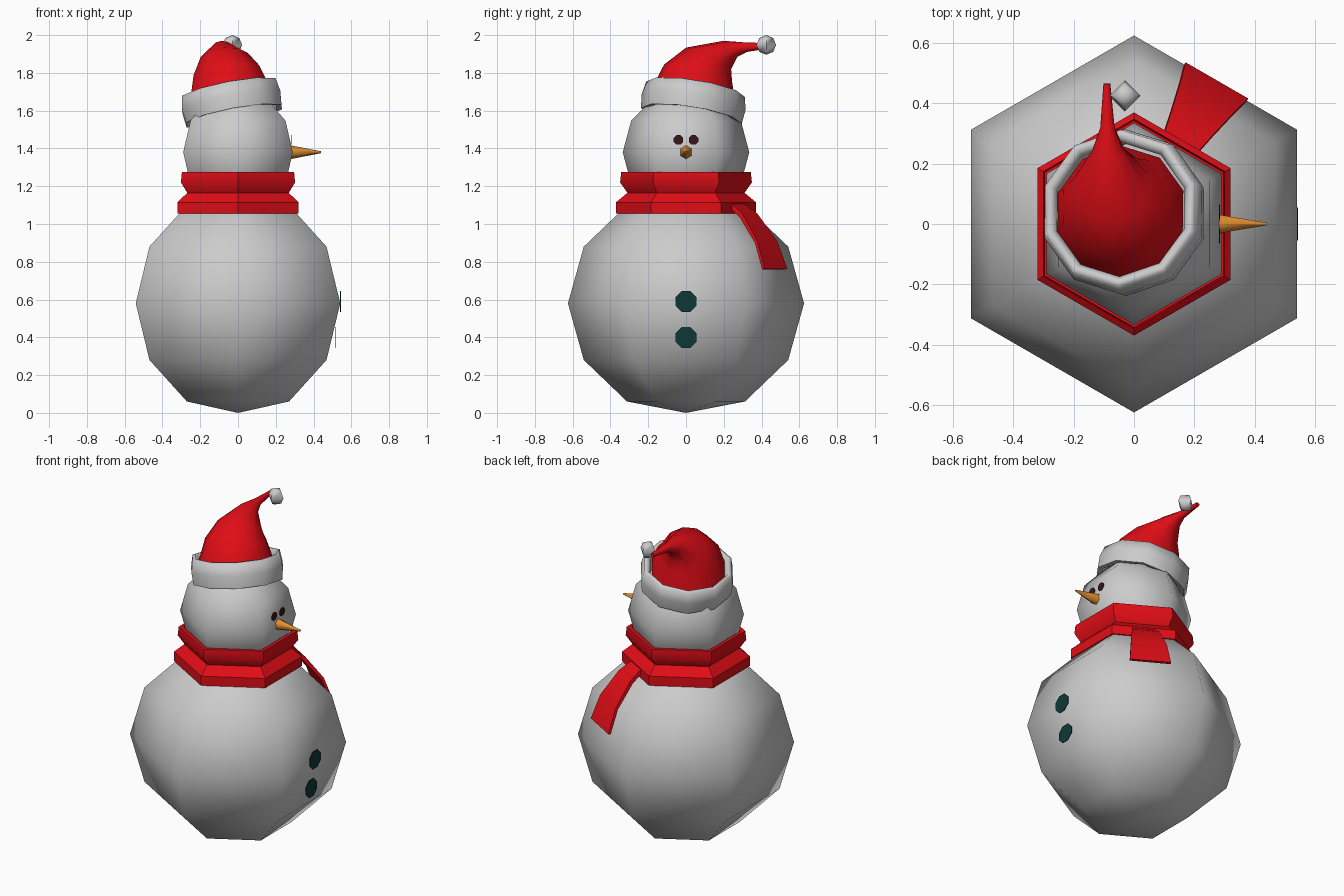
import bpy, bmesh, math
from mathutils import Vector

if "Cube" in bpy.data.objects:
    bpy.data.objects.remove(bpy.data.objects["Cube"])


def material(name, rgb):
    m = bpy.data.materials.new(name)
    m.diffuse_color = (*rgb, 1)
    m.use_nodes = True
    m.node_tree.nodes["Principled BSDF"].inputs["Base Color"].default_value = m.diffuse_color
    return m


RED = material("red_cloth", (0.75, 0.004, 0.008))
ORANGE = material("carrot", (0.75, 0.27, 0.03))
DARK = material("dark_eye", (0.035, 0.008, 0.01))
TEAL = material("dark_teal", (0.004, 0.04, 0.037))


def loft(name, rings, mat=None, cap=False, angle=70, closed=False):
    """Skin a list of equal-length point rings into one object."""
    bm = bmesh.new()
    vs = [[bm.verts.new(p) for p in r] for r in rings]
    n = len(rings[0])
    pairs = list(zip(vs, vs[1:])) + ([(vs[-1], vs[0])] if closed else [])
    for a, b in pairs:
        for i in range(n):
            j = (i + 1) % n
            bm.faces.new((a[i], a[j], b[j], b[i]))
    if cap:
        bm.faces.new(vs[0])
        bm.faces.new(vs[-1])
    bmesh.ops.remove_doubles(bm, verts=bm.verts, dist=1e-5)
    bmesh.ops.recalc_face_normals(bm, faces=bm.faces)
    me = bpy.data.meshes.new(name)
    bm.to_mesh(me)
    bm.free()
    ob = bpy.data.objects.new(name, me)
    bpy.context.collection.objects.link(ob)
    if mat:
        me.materials.append(mat)
    bpy.ops.object.select_all(action='DESELECT')
    ob.select_set(True)
    bpy.context.view_layer.objects.active = ob
    bpy.ops.object.shade_smooth_by_angle(angle=math.radians(angle))
    return ob


def ring(center, r, n, normal=(0, 0, 1), phase=90):
    q = Vector((0, 0, 1)).rotation_difference(Vector(normal))
    a = [math.radians(phase + 360 * i / n) for i in range(n)]
    return [Vector(center) + q @ Vector((r * math.cos(t), r * math.sin(t), 0)) for t in a]


def ball(name, c, r, rz, n, steps, floor=-9):
    rings = []
    for i in range(steps + 1):
        t = math.pi * i / steps
        z = max(c[2] - rz * math.cos(t), floor)
        rings.append(ring((c[0], c[1], z), r * math.sin(t), n))
    return loft(name, rings)


# Snow body and head: six-sided balls
ball("body", (0, 0, 0.58), 0.625, 0.6, 6, 6, floor=0)
ball("head", (0, 0, 1.38), 0.335, 0.335, 6, 6)

# Scarf wrap
wrap = [(0.345, 1.06), (0.37, 1.055), (0.37, 1.115), (0.31, 1.165),
        (0.349, 1.22), (0.343, 1.275), (0.315, 1.273), (0.30, 1.24)]
loft("scarf", [ring((0, 0, z), r, 6) for r, z in wrap], RED, angle=40)

# Scarf tail, hanging over the rear right face of the body
out, side = Vector((0.5, 0.866, 0)), Vector((0.866, -0.5, 0))
tail = []
for d, z, w, lift in [(0.30, 1.09, 0.065, 0.02), (0.375, 1.035, 0.08, 0.02),
                      (0.482, 0.90, 0.105, 0.01), (0.535, 0.76, 0.12, 0.003)]:
    tail.append([out * (d + o) + side * s * w + Vector((0, 0, z + h))
                 for o, s, h in [(0, -1, 0), (0, 1, 0), (0.015, 1, lift), (0.015, -1, lift)]])
loft("scarf_tail", tail, RED, cap=True, angle=40)

# Tilted hat brim
tilt = Vector((-0.19, 0.16, 1)).normalized()
brim_c = Vector((-0.035, 0.04, 1.645))
brim = [(0.225, 0.05), (0.245, 0.075), (0.265, 0.07), (0.278, 0.0),
        (0.27, -0.075), (0.24, -0.07)]
loft("hat_brim", [ring(brim_c + tilt * h, r, 10, tilt) for r, h in brim],
     closed=True)

# Drooping hat cone
cone = [((-0.045, 0.04, 1.68), 0.222, tilt),
        ((-0.046, 0.042, 1.70), 0.218, tilt),
        ((-0.06, 0.064, 1.80), 0.185, (-0.15, 0.25, 1)),
        ((-0.072, 0.12, 1.877), 0.132, (-0.1, 0.48, 1)),
        ((-0.085, 0.235, 1.927), 0.056, (-0.05, 1.2, 1)),
        ((-0.088, 0.32, 1.936), 0.025, (0, 1, 0.1)),
        ((-0.09, 0.465, 1.945), 0.012, (0, 1, 0.05))]
loft("hat", [ring(c, r, 10, n) for c, r, n in cone], RED, cap=True)

# Pompom
ball("hat_pompom", (-0.03, 0.425, 1.948), 0.052, 0.052, 4, 4)

# Carrot nose
loft("nose", [ring((x, 0, 1.38), r, 6, (1, 0, 0), 0)
              for x, r in [(0.28, 0.036), (0.44, 0.005)]], ORANGE, cap=True)


# Eyes and buttons: thin eight-sided discs facing the nose side
def disc(name, x, y, z, r, mat):
    loft(name, [ring((x + dx, y, z), r, 8, (1, 0, 0), 22.5) for dx in (-0.003, 0)],
         mat, cap=True, angle=30)


for s, label in ((-1, "left"), (1, "right")):
    disc("eye_" + label, 0.285, s * 0.04, 1.445, 0.027, DARK)
disc("button_upper", 0.544, 0, 0.59, 0.06, TEAL)
disc("button_lower", 0.518, 0, 0.40, 0.06, TEAL)
